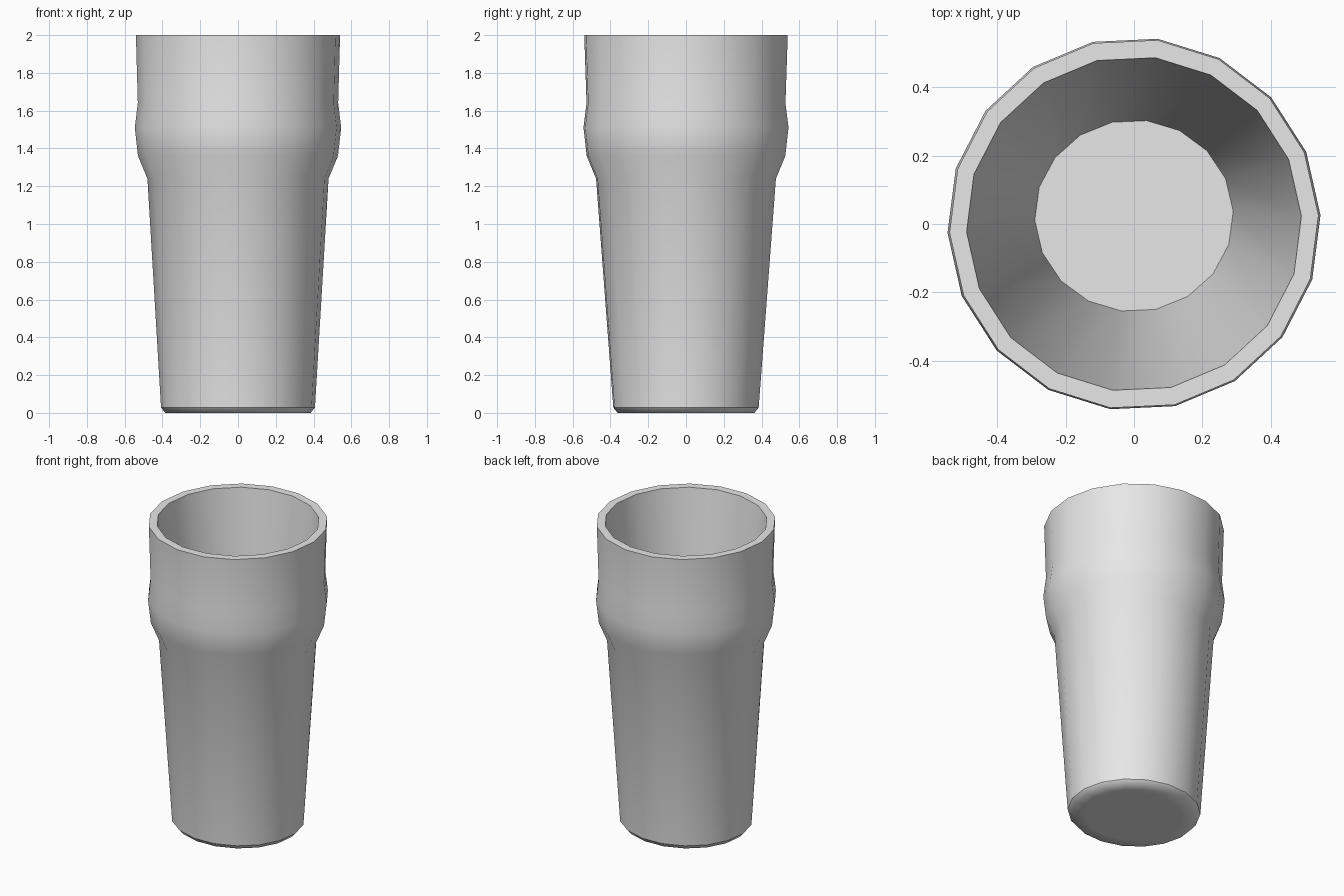
import bpy, bmesh, math

cube = bpy.data.objects.get("Cube")
if cube:
    bpy.data.objects.remove(cube, do_unlink=True)

SIDES = 18
TURN = math.radians(2.7)

# Profile from underside, up the outer wall, over the rim and down to the inner floor:
# height, x radius, y radius, y offset, crisp edge
PROFILE = [
    (0.0, 0.30, 0.285, 0, False),
    (0.0, 0.385, 0.365, 0, False),
    (0.028, 0.408, 0.388, 0, True),
    (1.24, 0.48, 0.48, 0, False),
    (1.36, 0.53, 0.53, 0, False),
    (1.51, 0.547, 0.547, 0, False),
    (1.64, 0.531, 0.531, 0, False),
    (2.0, 0.541, 0.543, 0, True),
    (2.0, 0.491, 0.491, 0, True),
    (0.1, 0.291, 0.281, 0.024, True),
]


def add_ring(bm, z, rx, ry, cy):
    angles = [TURN + math.tau * i / SIDES for i in range(SIDES)]
    return [bm.verts.new((rx * math.cos(a), cy + ry * math.sin(a), z)) for a in angles]


# Glass colour
grey = bpy.data.materials.new("light_grey")
grey.use_nodes = True
colour = (0.8, 0.8, 0.8, 1)
grey.diffuse_color = colour
grey.node_tree.nodes["Principled BSDF"].inputs["Base Color"].default_value = colour

# Tumbler with a bulge below the rim
bm = bmesh.new()
rings = [add_ring(bm, *row[:4]) for row in PROFILE]
for low, high in zip(rings, rings[1:]):
    for i in range(SIDES):
        j = (i + 1) % SIDES
        bm.faces.new((low[i], low[j], high[j], high[i]))
bm.faces.new(list(reversed(rings[0])))
bm.faces.new(rings[-1])

# Smooth walls, crisp rim, foot and floor edges
for face in bm.faces:
    face.smooth = True
for ring, row in zip(rings, PROFILE):
    if row[4]:
        for i in range(SIDES):
            bm.edges.get((ring[i], ring[(i + 1) % SIDES])).smooth = False

mesh = bpy.data.meshes.new("drinking_glass")
bm.to_mesh(mesh)
bm.free()
mesh.materials.append(grey)
glass = bpy.data.objects.new("drinking_glass", mesh)
bpy.context.collection.objects.link(glass)
